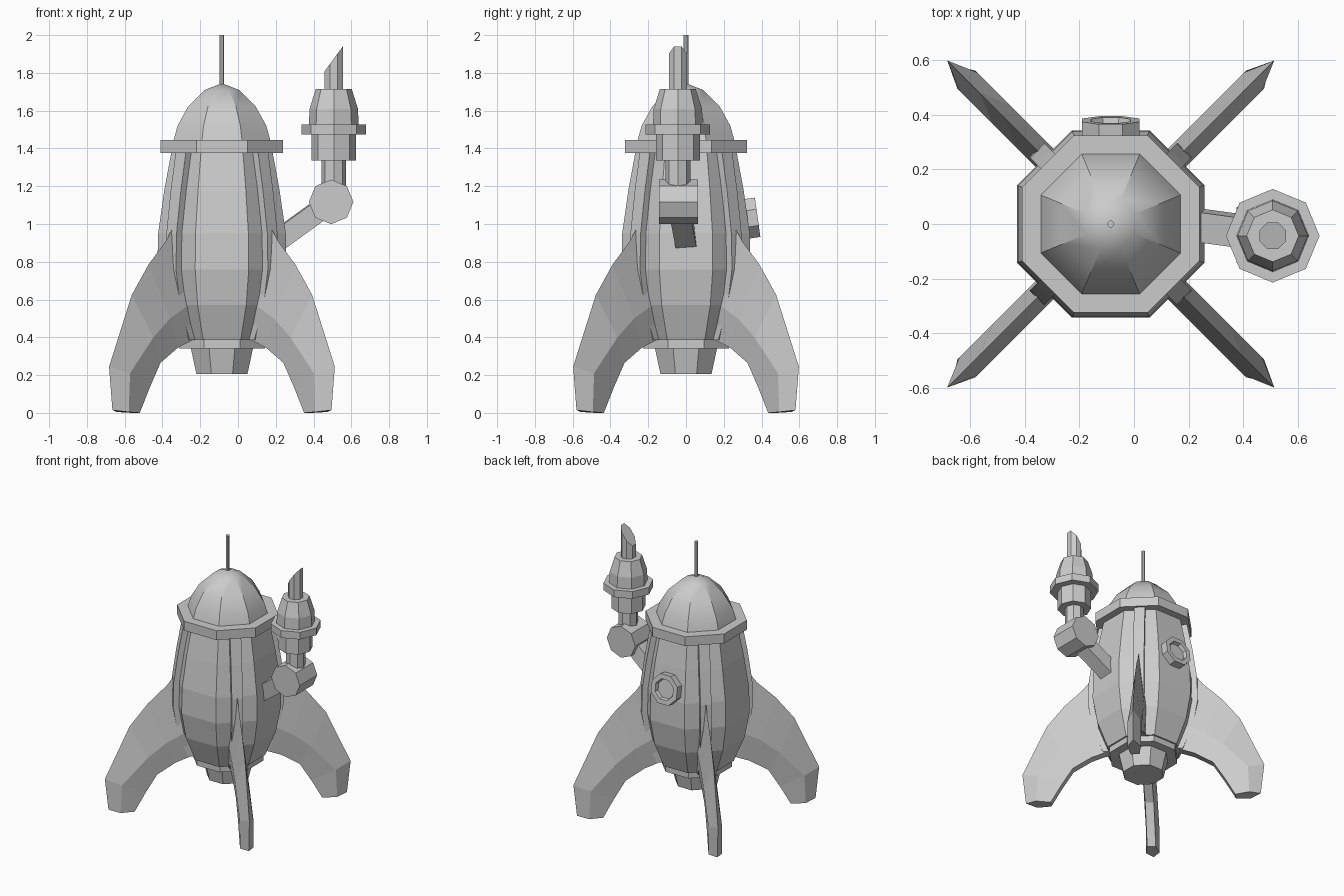
import bpy, bmesh
from math import sin, cos, pi, radians
from mathutils import Vector

if "Cube" in bpy.data.objects:
    bpy.data.objects.remove(bpy.data.objects["Cube"])

CX = -0.085            # x of the hull axis
FLAT = cos(pi / 8)     # octagon apothem / radius


def finish(name, bm):
    bmesh.ops.remove_doubles(bm, verts=bm.verts, dist=1e-5)
    bmesh.ops.recalc_face_normals(bm, faces=bm.faces)
    mesh = bpy.data.meshes.new(name)
    bm.to_mesh(mesh)
    bm.free()
    obj = bpy.data.objects.new(name, mesh)
    bpy.context.collection.objects.link(obj)
    return obj


def skin(bm, rings):
    """Bridge consecutive closed loops and cap both ends."""
    loops = [[bm.verts.new(p) for p in ring] for ring in rings]
    n = len(loops[0])
    for a, b in zip(loops, loops[1:]):
        for i in range(n):
            j = (i + 1) % n
            bm.faces.new((a[i], a[j], b[j], b[i]))
    for loop in (loops[0], loops[-1]):
        if (loop[0].co - loop[1].co).length > 1e-4:
            bm.faces.new(loop)


def turned(name, profile, loc, sides=8, flats=True, axis=(0, 0, 1)):
    """Turned part; flats=True treats radii as distance to the flat sides."""
    scale = 1 / cos(pi / sides) if flats else 1
    off = pi / sides if flats else 0
    q = Vector((0, 0, 1)).rotation_difference(Vector(axis))
    bm = bmesh.new()
    skin(bm, [[Vector(loc) + q @ Vector((r * scale * cos(off + 2 * pi * i / sides),
                                         r * scale * sin(off + 2 * pi * i / sides), z))
               for i in range(sides)] for r, z in profile])
    return finish(name, bm)


def radial(name, stations, angle):
    """Each station is a loop of (radius, sideways, z) around the hull axis."""
    c, s = cos(angle), sin(angle)
    bm = bmesh.new()
    skin(bm, [[(CX + r * c - t * s, r * s + t * c, z) for r, t, z in st]
              for st in stations])
    return finish(name, bm)


# Hull, nose and nozzle
axis = (CX, 0, 0)
hull = [(0.24, 0.385), (0.31, 0.57), (0.342, 0.76), (0.338, 0.95),
        (0.305, 1.18), (0.268, 1.38)]
turned("hull", hull, axis)
turned("nose_collar", [(0.324, 1.375), (0.324, 1.445)], axis)
nose = turned("nose_dome", [(0.257, 1.44), (0.235, 1.52), (0.18, 1.62),
                            (0.09, 1.71), (0, 1.745)], axis)
bpy.context.view_layer.objects.active = nose
nose.select_set(True)
bpy.ops.object.shade_smooth_by_angle(angle=radians(30))
turned("antenna", [(0.012, 1.72), (0.012, 2.0)], axis)
turned("base_collar", [(0.228, 0.34), (0.228, 0.40)], axis)
turned("nozzle", [(0.135, 0.205), (0.165, 0.345)], axis)

# Four ribs with landing fins on the diagonals
fin_path = [  # outer ridge, widest line, inner edge: (radius, z)
    ((0.36, 0.99), (0.28, 0.57), (0.17, 0.40)),
    ((0.42, 0.91), (0.32, 0.56), (0.25, 0.385)),
    ((0.55, 0.785), (0.435, 0.50), (0.36, 0.345)),
    ((0.675, 0.625), (0.56, 0.40), (0.49, 0.265)),
    ((0.845, 0.245), (0.735, 0.21), (0.57, 0.135)),
    ((0.82, 0.015), (0.745, 0.005), (0.645, 0.0))]
fin = [[(o[0], 0, o[1]), (m[0], 0.047, m[1]), (i[0], 0.03, i[1]),
        (i[0], -0.03, i[1]), (m[0], -0.047, m[1])] for o, m, i in fin_path]
rib = [[(r + 0.04, -0.038, z), (r + 0.04, 0.038, z),
        (r - 0.05, 0.038, z), (r - 0.05, -0.038, z)] for r, z in hull]
for k in range(4):
    a = pi / 4 + k * pi / 2
    radial(f"rib_{k + 1}", rib, a)
    radial(f"landing_fin_{k + 1}", fin, a)

# Porthole on the back
turned("porthole", [(0.105, 0), (0.105, 0.075), (0.072, 0.075), (0.065, 0.05), (0, 0.05)],
       (CX, 0.305, 1.025), axis=(0, cos(radians(8)), sin(radians(8))))

# Side arm: strut, elbow drum and neck
elbow = Vector((0.493, -0.04, 1.117))
start = Vector((0.2, 0.0, 0.905))
strut = elbow - start
turned("arm_strut", [(0.055, 0), (0.055, strut.length)], start, sides=4, axis=strut)
turned("elbow_drum", [(0.118, -0.103), (0.118, 0.103)], elbow, flats=False, axis=(0, 1, 0))
top = (0.507, -0.043, 0)
turned("neck", [(0.066, 1.15), (0.066, 1.35)], top, flats=False)

# Tool head
turned("head_socket", [(0.117, 1.335), (0.117, 1.48)], top, flats=False)
turned("head_flange", [(0.171, 1.473), (0.171, 1.527)], top, flats=False)
turned("head_cap", [(0.132, 1.52), (0.128, 1.61), (0.095, 1.715)], top, flats=False)
tip = turned("slanted_tip", [(0.048, 1.70), (0.048, 1.875)], top)
for v in tip.data.vertices:
    if v.co.z > 1.8:
        v.co.z += (v.co.x - top[0]) / 0.048 * 0.065
